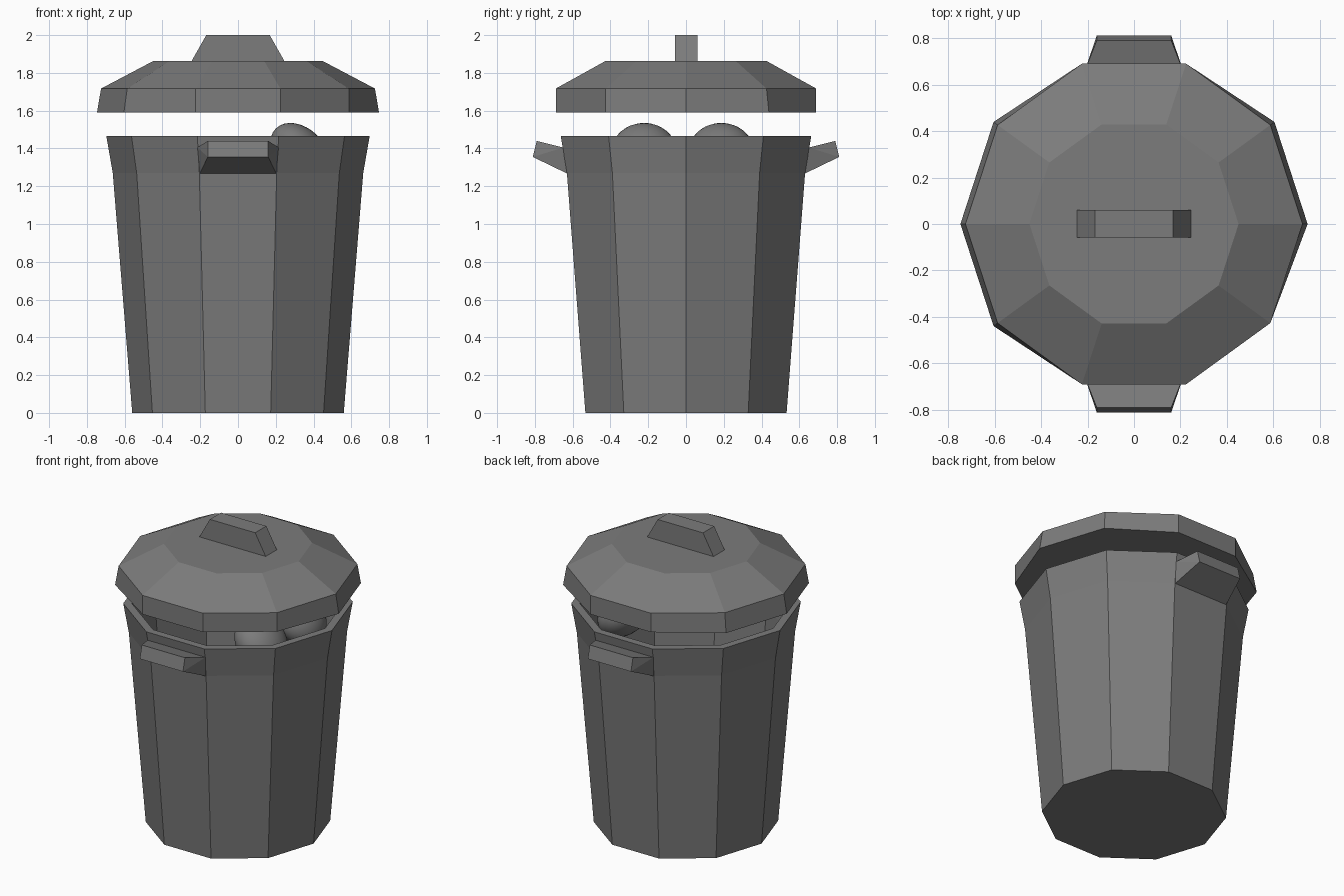
import bpy, bmesh
from math import cos, sin, pi, radians

if "Cube" in bpy.data.objects:
    bpy.data.objects.remove(bpy.data.objects["Cube"])

SIDES = 10

# Dark grey for every part
dark = bpy.data.materials.new("dark_grey")
dark.diffuse_color = (0.2, 0.2, 0.2, 1)
dark.use_nodes = True
dark.node_tree.nodes["Principled BSDF"].inputs["Base Color"].default_value = dark.diffuse_color


def make_object(name, bm):
    bmesh.ops.recalc_face_normals(bm, faces=bm.faces[:])
    mesh = bpy.data.meshes.new(name)
    bm.to_mesh(mesh)
    bm.free()
    mesh.materials.append(dark)
    obj = bpy.data.objects.new(name, mesh)
    bpy.context.collection.objects.link(obj)
    return obj


def lathe(name, profile, flare=None):
    """Ten-sided turned solid from (radius, z) pairs, capped at both ends.
    flare scales single corners of the first ring."""
    bm = bmesh.new()
    rings = []
    for n, (r, z) in enumerate(profile):
        ring = []
        for i in range(SIDES):
            k = flare[i] if flare and n == 0 else 1
            a = 2 * pi * i / SIDES
            ring.append(bm.verts.new((k * r * cos(a), k * r * sin(a), z)))
        rings.append(ring)
    for lo, hi in zip(rings, rings[1:]):
        for i in range(SIDES):
            j = (i + 1) % SIDES
            bm.faces.new((lo[i], lo[j], hi[j], hi[i]))
    bm.faces.new(rings[0])
    bm.faces.new(rings[-1])
    return make_object(name, bm)


def hull(name, points):
    bm = bmesh.new()
    for p in points:
        bm.verts.new(p)
    bmesh.ops.convex_hull(bm, input=bm.verts[:])
    bmesh.ops.dissolve_limit(bm, angle_limit=radians(2),
                             verts=bm.verts[:], edges=bm.edges[:])
    return make_object(name, bm)


# Hollow can: up the outside, over the rim, down the inside
lathe("can_body", [(0.56, 0), (0.663, 1.27), (0.697, 1.465),
                   (0.645, 1.465), (0.613, 1.27), (0.513, 0.05)])

# Raised lid, its lower edge flared at some corners only
lathe("lid", [(0.725, 1.59), (0.725, 1.717), (0.45, 1.862)],
      flare=[1.03, 1.03, 1, 1, 1.03, 1.03, 1.03, 1, 1, 1])

# Lid grip
hull("lid_handle", [(sx * x, y, z) for sx in (-1, 1) for y in (-0.058, 0.06)
                    for x, z in ((0.25, 1.855), (0.168, 2.0))])

# Side handles, front and back: (half width, y, z)
for name, side in (("front_handle", -1), ("back_handle", 1)):
    section = [(0.203, 0.625, 1.265), (0.215, 0.65, 1.405),
               (0.16, 0.79, 1.44), (0.16, 0.811, 1.355)]
    hull(name, [(sx * x, side * y, z) for sx in (-1, 1) for x, y, z in section])

# Two flattened balls peeking over the rim
for name, y in (("front_ball", -0.222), ("back_ball", 0.187)):
    bpy.ops.mesh.primitive_uv_sphere_add(segments=32, ring_count=16, radius=1,
                                         location=(0.327, y, 1.378),
                                         rotation=(0, radians(-45), 0))
    ball = bpy.context.object
    ball.name = name
    ball.scale = (0.13, 0.175, 0.18)
    ball.data.materials.append(dark)
    bpy.ops.object.shade_smooth()
